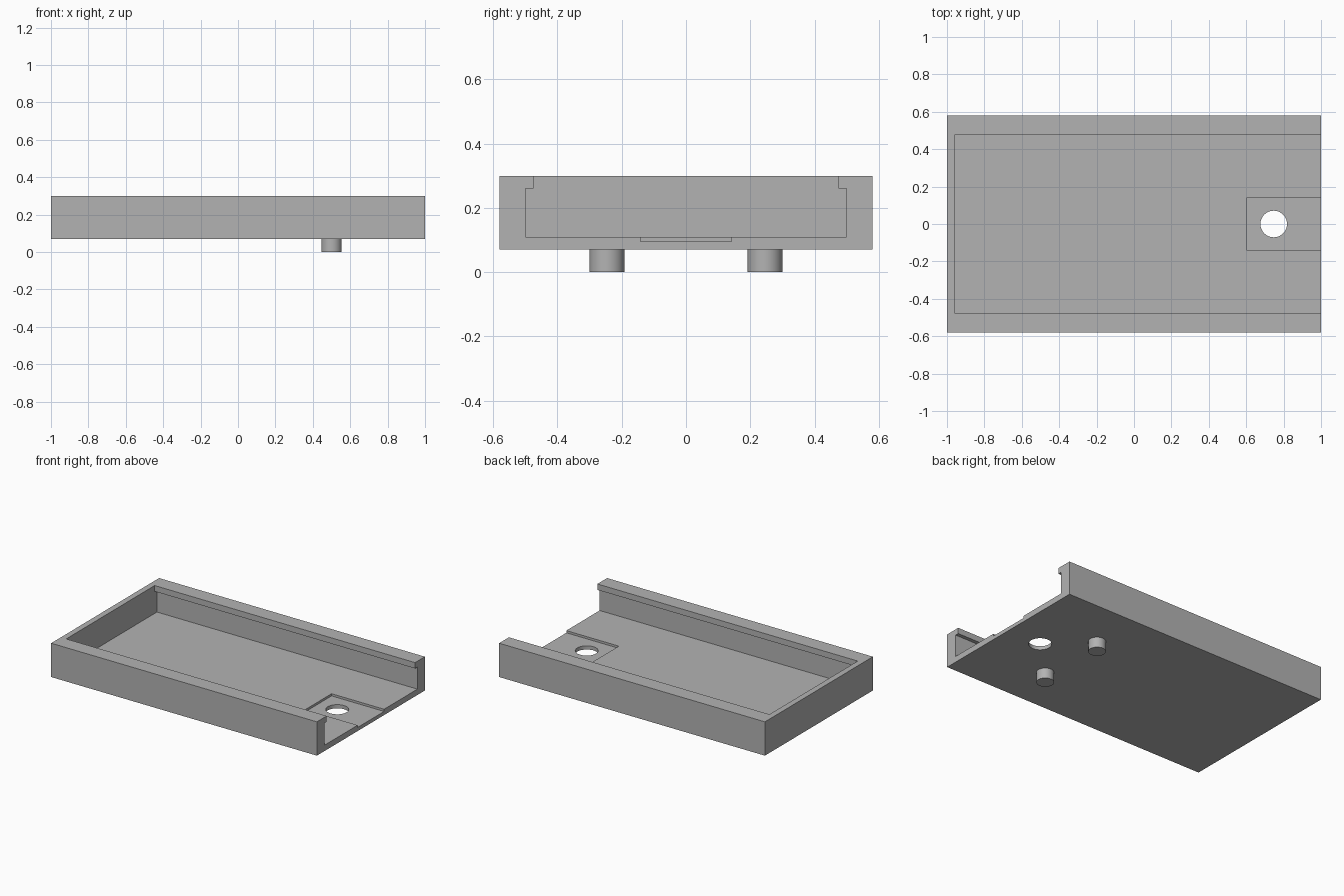
import bpy
import bmesh

cube = bpy.data.objects.get("Cube")
if cube:
    bpy.data.objects.remove(cube, do_unlink=True)

grey = bpy.data.materials.new("plain grey")
grey.use_nodes = True
colour = (0.45, 0.45, 0.45, 1)
grey.diffuse_color = colour
grey.node_tree.nodes["Principled BSDF"].inputs["Base Color"].default_value = colour


def extrude_profile(name, points, x0, x1):
    """Solid with a (y, z) cross-section running from x0 to x1."""
    bm = bmesh.new()
    face = bm.faces.new([bm.verts.new((x0, y, z)) for y, z in points])
    result = bmesh.ops.extrude_face_region(bm, geom=[face])
    moved = [v for v in result["geom"] if isinstance(v, bmesh.types.BMVert)]
    bmesh.ops.translate(bm, verts=moved, vec=(x1 - x0, 0, 0))
    bmesh.ops.recalc_face_normals(bm, faces=bm.faces)
    mesh = bpy.data.meshes.new(name)
    bm.to_mesh(mesh)
    bm.free()
    mesh.materials.append(grey)
    obj = bpy.data.objects.new(name, mesh)
    bpy.context.collection.objects.link(obj)
    return obj


def box(name, half_width, z0, z1, x0, x1):
    w = half_width
    return extrude_profile(name, [(-w, z0), (w, z0), (w, z1), (-w, z1)], x0, x1)


def cylinder(name, radius, x, y, z0, z1):
    bpy.ops.mesh.primitive_cylinder_add(
        vertices=64, radius=radius, depth=z1 - z0, location=(x, y, (z0 + z1) / 2))
    obj = bpy.context.object
    obj.name = name
    obj.data.materials.append(grey)
    return obj


def smooth(obj):
    bpy.ops.object.select_all(action="DESELECT")
    obj.select_set(True)
    bpy.context.view_layer.objects.active = obj
    bpy.ops.object.shade_smooth_by_angle()


# Tray block, open at the left end
tray = box("tray", 0.58, 0.07, 0.30, -1, 1)

# Cavity narrows at the top, leaving a retaining lip along both long walls
half = [(0.5, 0.11), (0.5, 0.26), (0.475, 0.26), (0.475, 0.4)]
cavity_profile = half + [(-y, z) for y, z in reversed(half)]
cutters = [
    extrude_profile("cavity_cutter", cavity_profile, -0.96, 1.2),
    box("recess_cutter", 0.142, 0.095, 0.2, 0.605, 1.2),
    cylinder("hole_cutter", 0.071, 0.747, 0, 0, 0.2),
]
for cutter in cutters:
    cutter.hide_render = True
    cut = tray.modifiers.new(cutter.name, "BOOLEAN")
    cut.operation = "DIFFERENCE"
    cut.solver = "EXACT"
    cut.object = cutter
    bpy.context.view_layer.objects.active = tray
    bpy.ops.object.modifier_apply(modifier=cut.name)
    bpy.data.objects.remove(cutter, do_unlink=True)
smooth(tray)

# Two locating pegs underneath
for side, y in (("front", -0.246), ("back", 0.246)):
    smooth(cylinder(side + "_peg", 0.054, 0.5, y, 0, 0.07))
